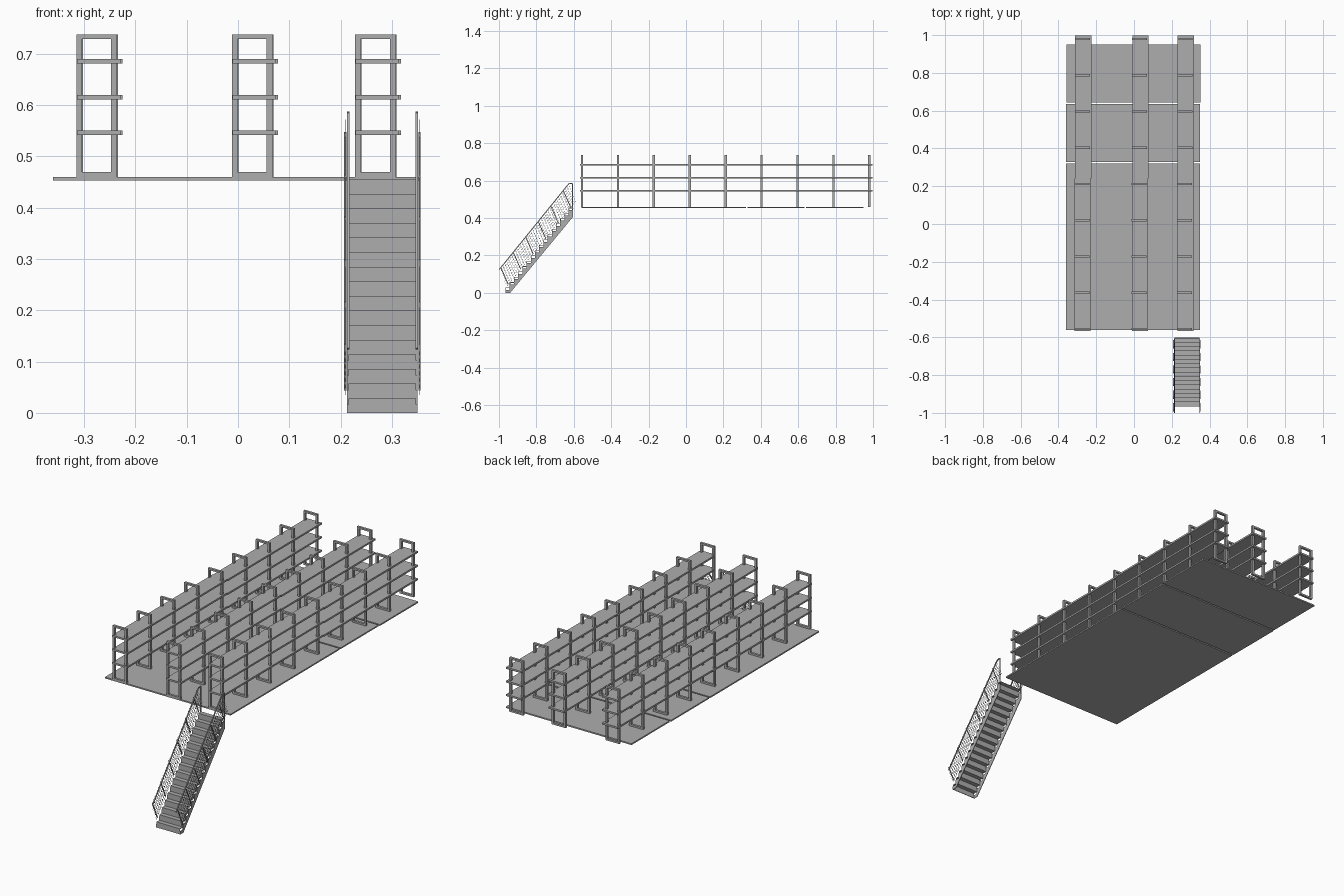
import bpy
import bmesh
from mathutils import Vector

cube = bpy.data.objects.get("Cube")
if cube:
    bpy.data.objects.remove(cube)

# One grey metal for everything
metal = bpy.data.materials.new("grey metal")
metal.use_nodes = True
GREY = (0.42, 0.42, 0.42, 1)
metal.diffuse_color = GREY
metal.node_tree.nodes["Principled BSDF"].inputs["Base Color"].default_value = GREY


def finish(name, bm):
    bmesh.ops.recalc_face_normals(bm, faces=bm.faces)
    mesh = bpy.data.meshes.new(name)
    bm.to_mesh(mesh)
    bm.free()
    mesh.materials.append(metal)
    obj = bpy.data.objects.new(name, mesh)
    bpy.context.collection.objects.link(obj)
    return obj


def box(bm, x0, x1, y0, y1, z0, z1):
    verts = bmesh.ops.create_cube(bm, size=1)["verts"]
    bmesh.ops.scale(bm, vec=(x1 - x0, y1 - y0, z1 - z0), verts=verts)
    bmesh.ops.translate(bm, vec=((x0 + x1) / 2, (y0 + y1) / 2, (z0 + z1) / 2), verts=verts)


def rod(bm, a, b, width):
    """Square bar between two points."""
    a, b = Vector(a), Vector(b)
    verts = bmesh.ops.create_cube(bm, size=1)["verts"]
    bmesh.ops.scale(bm, vec=(width, width, (b - a).length), verts=verts)
    turn = (b - a).to_track_quat('Z', 'X').to_matrix()
    bmesh.ops.rotate(bm, matrix=turn, verts=verts)
    bmesh.ops.translate(bm, vec=(a + b) / 2, verts=verts)


def extrude_profile(bm, points, x0, x1):
    """Closed (y, z) outline pushed along x."""
    face = bm.faces.new([bm.verts.new((x0, y, z)) for y, z in points])
    out = bmesh.ops.extrude_face_region(bm, geom=[face])["geom"]
    moved = [g for g in out if isinstance(g, bmesh.types.BMVert)]
    bmesh.ops.translate(bm, vec=(x1 - x0, 0, 0), verts=moved)


# Floor in three slabs with narrow joints
FLOOR = 0.46
bm = bmesh.new()
for y0, y1, shift in ((-0.56, 0.32, 0), (0.328, 0.634, 0), (0.642, 0.95, 0.003)):
    box(bm, -0.36 + shift, 0.35 + shift, y0, y1, 0.453, FLOOR)
finish("floor_slabs", bm)

# Three shelving rows: rectangular frames carrying long boards
FRAMES = 9
FRAME_W, FRAME_TOP, BAR = 0.079, 0.737, 0.011
for name, x in (("right", -0.315), ("middle", -0.012), ("left", 0.228)):
    bm = bmesh.new()
    for i in range(FRAMES):
        y = -0.556 + i * 1.536 / (FRAMES - 1)
        xs = x + (0.002 if i > 4 else 0)
        y0, y1 = y - 0.006, y + 0.006
        for px in (xs, xs + FRAME_W - BAR):
            box(bm, px, px + BAR, y0, y1, FLOOR, FRAME_TOP)
        for pz in (FLOOR, FRAME_TOP - 0.009):
            box(bm, xs + BAR, xs + FRAME_W - BAR, y0, y1, pz, pz + 0.009)
    finish(name + "_shelf_frames", bm)

    bm = bmesh.new()
    for z in (0.546, 0.615, 0.685):
        box(bm, x + 0.001, x + 0.086, -0.567, 0.24, z - 0.0045, z + 0.0045)
        box(bm, x + 0.003, x + 0.09, 0.24, 0.998, z - 0.0045, z + 0.0045)
    finish(name + "_shelf_boards", bm)

# Staircase: a folded tread plate between two toothed stringers
STEPS = 16
RISE, RUN = 0.455 / STEPS, 0.36 / STEPS
START = -0.965
teeth = []
for i in range(STEPS):
    teeth += [(START + i * RUN, i * RISE), (START + i * RUN, (i + 1) * RISE)]
END = START + STEPS * RUN
teeth.append((END, STEPS * RISE))
under = [(y + 0.003, z - 0.003) for y, z in teeth[1:]]
bm = bmesh.new()
extrude_profile(bm, teeth + under[::-1] + [(START + 0.003, 0)], 0.215, 0.347)
finish("stair_treads", bm)

bm = bmesh.new()
for x in (0.212, 0.347):
    low = [(y, max(z - 0.012, 0)) for y, z in teeth]
    extrude_profile(bm, low + [(END, 0.405), (START + 0.025, 0)], x, x + 0.003)
finish("stair_stringers", bm)

# Railings: handrail, leaning posts and a fine wire mesh
LOW, HIGH = Vector((0, -0.998, 0.125)), Vector((0, -0.627, 0.583))
LEAN = Vector((0, 0.04, -0.09))
for name, rail_x, mesh_x in (("right", 0.215, 0.209), ("left", 0.348, 0.354)):
    bm = bmesh.new()
    ro, mo = Vector((rail_x, 0, 0)), Vector((mesh_x, 0, 0))
    level = HIGH + Vector((0, 0.02, 0.002))
    rod(bm, LOW + ro, HIGH + ro, 0.005)
    rod(bm, HIGH + ro, level + ro, 0.005)
    rod(bm, level + ro, level + ro - Vector((0, 0, 0.15)), 0.004)
    for i in range(6):
        top = LOW.lerp(HIGH, 0.02 + i * 0.18)
        rod(bm, top + mo, top + LEAN + mo, 0.004)
    finish(name + "_stair_railing", bm)

    bm = bmesh.new()
    for i in range(1, 8):
        drop = LEAN * i / 7
        rod(bm, LOW + drop + mo, HIGH + drop + mo, 0.001)
    for i in range(1, 40):
        top = LOW.lerp(HIGH, i / 40)
        rod(bm, top + mo, top + LEAN + mo, 0.001)
    finish(name + "_railing_mesh", bm)
